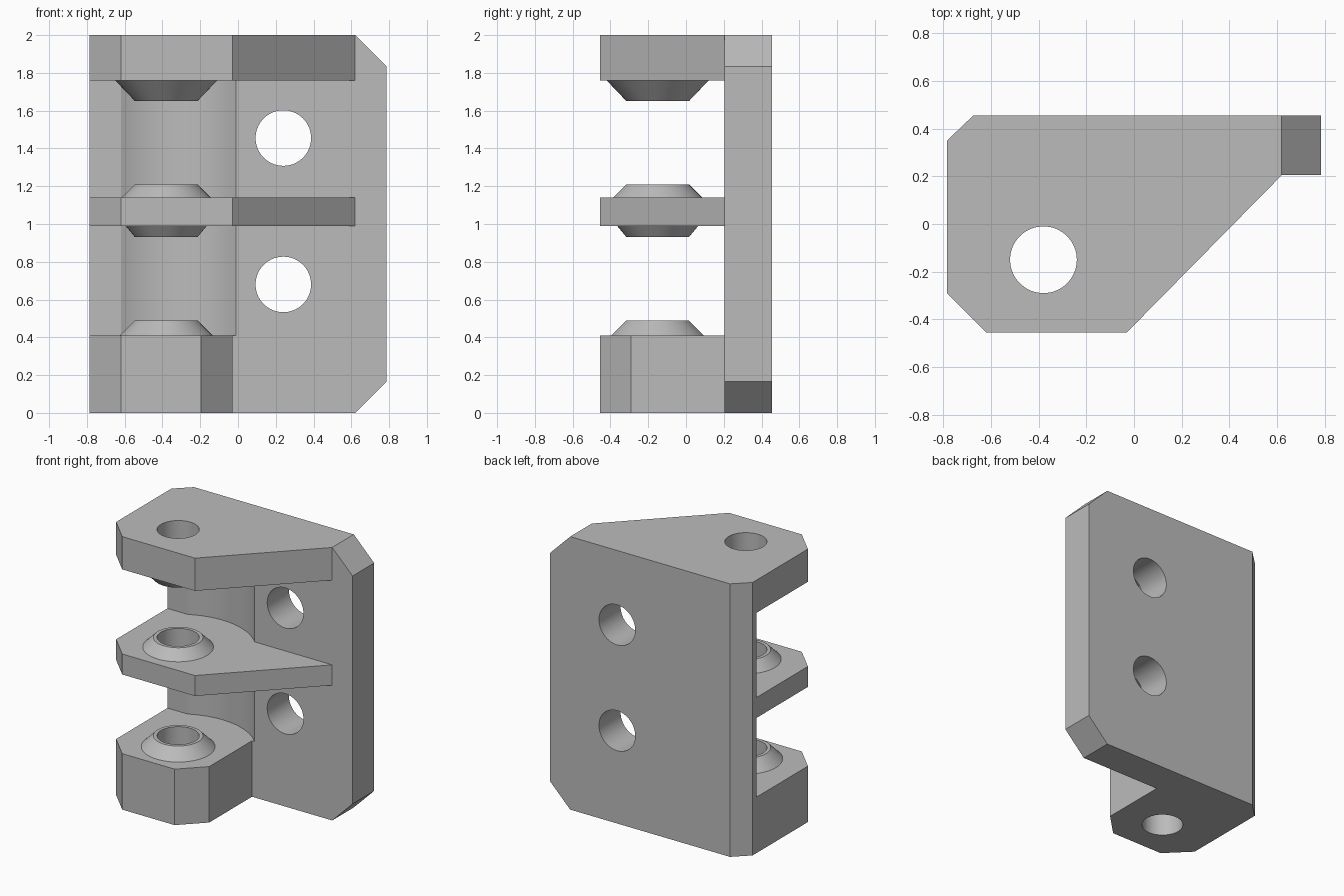
import bpy, bmesh, math
from mathutils import Matrix, Vector

if "Cube" in bpy.data.objects:
    bpy.data.objects.remove(bpy.data.objects["Cube"])

PIN = (-0.38, -0.15)      # hinge pin axis
CLEAR_R = 0.513           # knuckle clearance radius
PLATE_Y = 0.205           # front face of the mounting plate


def make_object(name, bm):
    bmesh.ops.recalc_face_normals(bm, faces=bm.faces)
    mesh = bpy.data.meshes.new(name)
    bm.to_mesh(mesh)
    bm.free()
    obj = bpy.data.objects.new(name, mesh)
    bpy.context.collection.objects.link(obj)
    return obj


def prism(name, outline, start, end, axis='z'):
    """Extrude an outline along z (x, y points) or along y (x, z points)."""
    bm = bmesh.new()
    if axis == 'z':
        pts = [(a, b, start) for a, b in outline]
        move = Vector((0, 0, end - start))
    else:
        pts = [(a, start, b) for a, b in outline]
        move = Vector((0, end - start, 0))
    face = bm.faces.new([bm.verts.new(p) for p in pts])
    ext = bmesh.ops.extrude_face_region(bm, geom=[face])
    bmesh.ops.translate(bm, vec=move, verts=[
        v for v in ext['geom'] if isinstance(v, bmesh.types.BMVert)])
    return make_object(name, bm)


def circle(cx, cy, r, n=64):
    return [(cx + r * math.cos(2 * math.pi * i / n),
             cy + r * math.sin(2 * math.pi * i / n)) for i in range(n)]


def boss(name, z_base, r_base, z_tip, r_tip=0.165, n=64):
    """Conical boss with a short root buried in its shelf."""
    root = z_base - math.copysign(0.04, z_tip - z_base)
    bm = bmesh.new()
    rings = [[bm.verts.new((x, y, z)) for x, y in circle(*PIN, r, n)]
             for z, r in ((root, r_base), (z_base, r_base), (z_tip, r_tip))]
    for a, b in zip(rings, rings[1:]):
        for i in range(n):
            j = (i + 1) % n
            bm.faces.new((a[i], a[j], b[j], b[i]))
    bm.faces.new(rings[0])
    bm.faces.new(rings[-1])
    return make_object(name, bm)


def combine(target, tool, operation):
    mod = target.modifiers.new("combine", 'BOOLEAN')
    mod.operation, mod.solver, mod.object = operation, 'EXACT', tool
    bpy.context.view_layer.objects.active = target
    bpy.ops.object.modifier_apply(modifier=mod.name)
    bpy.data.objects.remove(tool)


# Full-height body: plate plus shelf outline
bracket = prism("hinge_bracket", [
    (-0.785, -0.29), (-0.62, -0.455), (-0.03, -0.455), (0.62, PLATE_Y),
    (0.785, PLATE_Y), (0.785, 0.455), (-0.675, 0.455), (-0.785, 0.35)], 0, 2)

# Open bays between the shelves, with the round clearance in the plate
back_y = 0.304
a0 = math.acos(-math.sqrt(CLEAR_R ** 2 - (back_y - PIN[1]) ** 2) / CLEAR_R)
a1 = math.asin((PLATE_Y - PIN[1]) / CLEAR_R)
arc = [(PIN[0] + CLEAR_R * math.cos(a0 + (a1 - a0) * i / 32),
        PIN[1] + CLEAR_R * math.sin(a0 + (a1 - a0) * i / 32)) for i in range(33)]
bay = [(-1, back_y)] + arc + [(1, PLATE_Y), (1, -1), (-1, -1)]
for low, high in ((0.41, 0.99), (1.14, 1.76)):
    combine(bracket, prism("bay_cutter", bay, low, high), 'DIFFERENCE')

# Trim the bottom block to its narrower outline
combine(bracket, prism("block_cutter", [
    (-0.74, -1), (-0.03, -0.29), (-0.03, PLATE_Y), (1, PLATE_Y), (1, -1)],
    -0.1, 0.45), 'DIFFERENCE')

# Chamfered right corners of the plate
for z, s in ((0, 1), (2, -1)):
    combine(bracket, prism("corner_cutter", [
        (0.62 - 0.2, z - s * 0.2), (0.785 + 0.2, z + s * 0.365),
        (0.985, z - s * 0.2)], -1, 1, 'y'), 'DIFFERENCE')

# Conical bosses on the shelves
for z_base, r_base, z_tip in ((1.76, 0.27, 1.65), (1.14, 0.235, 1.21),
                              (0.99, 0.215, 0.93), (0.41, 0.245, 0.49)):
    combine(bracket, boss("boss", z_base, r_base, z_tip), 'UNION')

# Pin hole and the two mounting holes
combine(bracket, prism("pin_cutter", circle(*PIN, 0.14), -0.5, 2.5), 'DIFFERENCE')
for z in (0.68, 1.455):
    combine(bracket, prism("bolt_cutter", circle(0.24, z, 0.147), -1, 1, 'y'),
            'DIFFERENCE')

# Plain grey metal, smooth on the round surfaces only
grey = bpy.data.materials.new("grey_metal")
grey.diffuse_color = (0.5, 0.5, 0.5, 1)
grey.use_nodes = True
grey.node_tree.nodes["Principled BSDF"].inputs["Base Color"].default_value = grey.diffuse_color
bracket.data.materials.clear()
bracket.data.materials.append(grey)
for poly in bracket.data.polygons:
    poly.material_index = 0
bpy.ops.object.select_all(action='DESELECT')
bracket.select_set(True)
bpy.context.view_layer.objects.active = bracket
bpy.ops.object.shade_smooth_by_angle(angle=math.radians(25))
